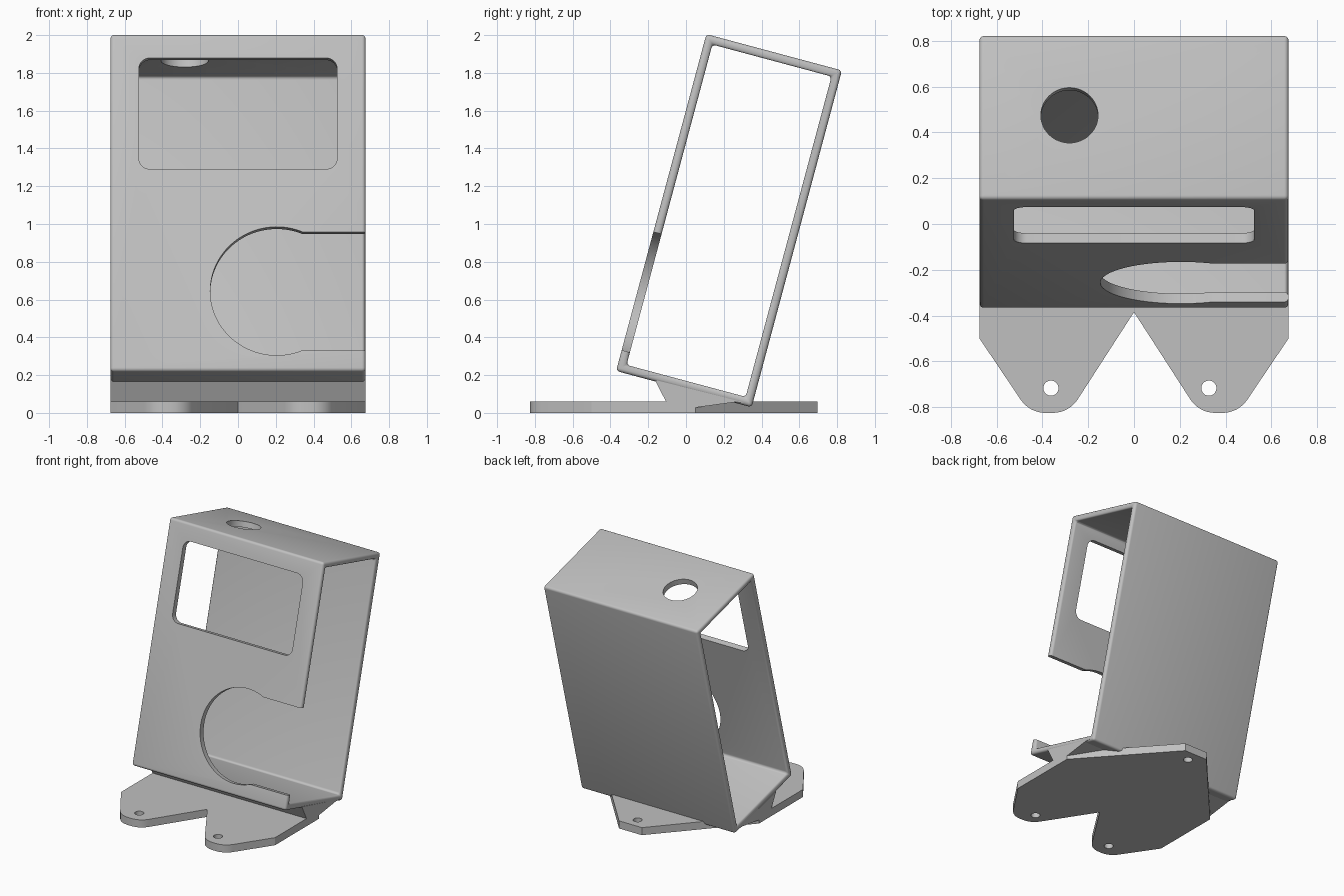
import bpy, bmesh
from math import radians, sin, cos, pi, sqrt
from mathutils import Vector, Matrix

if "Cube" in bpy.data.objects:
    bpy.data.objects.remove(bpy.data.objects["Cube"])

grey = bpy.data.materials.new("light_grey")
grey.use_nodes = True
colour = (0.53, 0.53, 0.53, 1)
grey.diffuse_color = colour
grey.node_tree.nodes["Principled BSDF"].inputs["Base Color"].default_value = colour

DEPTH, HEIGHT, HALF, WALL = 0.743, 1.846, 0.675, 0.045
TILT = Matrix.Translation((0, -0.37, 0.222)) @ Matrix.Rotation(radians(-15), 4, "X")


def rounded(points, radius, steps=8):
    """Round every corner that has a radius (one value or one per corner)."""
    out, n = [], len(points)
    radii = radius if isinstance(radius, list) else [radius] * n
    for i, r in enumerate(radii):
        p = Vector(points[i])
        if not r:
            out.append(p)
            continue
        a = (Vector(points[i - 1]) - p).normalized()
        b = (Vector(points[(i + 1) % n]) - p).normalized()
        half = a.angle(b) / 2
        centre = p + (a + b).normalized() * r / sin(half)
        start = p + a * r / (sin(half) / cos(half)) - centre
        end = p + b * r / (sin(half) / cos(half)) - centre
        turn = start.angle_signed(end)
        for k in range(steps + 1):
            t = -turn * k / steps
            out.append(centre + Vector((start.x * cos(t) - start.y * sin(t),
                                        start.x * sin(t) + start.y * cos(t))))
    return out


def circle(x, y, r, n=48):
    return [(x + r * cos(2 * pi * k / n), y + r * sin(2 * pi * k / n)) for k in range(n)]


def prism(name, outline, axis, low, high, matrix=Matrix()):
    """Extrude a flat outline along one axis."""
    place = {"X": lambda p, h: (h, p[0], p[1]),
             "Y": lambda p, h: (p[0], h, p[1]),
             "Z": lambda p, h: (p[0], p[1], h)}[axis]
    bm = bmesh.new()
    face = bm.faces.new([bm.verts.new(place(p, low)) for p in outline])
    new = bmesh.ops.extrude_face_region(bm, geom=[face])["geom"]
    shift = Vector(place((0, 0), high - low))
    bmesh.ops.translate(bm, vec=shift, verts=[v for v in new if isinstance(v, bmesh.types.BMVert)])
    bmesh.ops.recalc_face_normals(bm, faces=bm.faces)
    mesh = bpy.data.meshes.new(name)
    bm.to_mesh(mesh)
    bm.free()
    mesh.materials.append(grey)
    obj = bpy.data.objects.new(name, mesh)
    bpy.context.collection.objects.link(obj)
    obj.matrix_world = matrix
    return obj


def apply(obj, mod):
    bpy.ops.object.select_all(action="DESELECT")
    bpy.context.view_layer.objects.active = obj
    obj.select_set(True)
    bpy.ops.object.modifier_apply(modifier=mod.name)


def cut(obj, cutter):
    cutter.hide_render = True
    bpy.context.view_layer.update()
    mod = obj.modifiers.new("cut", "BOOLEAN")
    mod.operation, mod.solver, mod.object = "DIFFERENCE", "EXACT", cutter
    apply(obj, mod)
    bpy.data.objects.remove(cutter)


def rectangle(x0, y0, x1, y1):
    return [(x0, y0), (x1, y0), (x1, y1), (x0, y1)]


# Tilted four-sided case, open at both sides, with softened edges
case = prism("tilted_case", rectangle(0, 0, DEPTH, HEIGHT), "X", -HALF, HALF, TILT)
cut(case, prism("hollow", rectangle(WALL, WALL, DEPTH - WALL, HEIGHT - WALL), "X", -1, 1, TILT))
soft = case.modifiers.new("soft", "BEVEL")
soft.width, soft.segments, soft.limit_method = 0.019, 4, "ANGLE"
apply(case, soft)

# Screen window
window = rounded(rectangle(-0.525, 1.106, 0.525, 1.716), 0.06)
cut(case, prism("window", window, "Y", -0.1, 0.2, TILT))

# Round opening with a slot to the side
cx, cz, r, half_slot = 0.205, 0.438, 0.352, 0.324
reach = sqrt(r * r - half_slot * half_slot)
start = Vector((1, 0)).angle(Vector((reach, half_slot)))
keyhole = [(cx + r * cos(a), cz + r * sin(a))
           for a in [start + (2 * pi - 2 * start) * k / 56 for k in range(57)]]
keyhole += [(1, cz - half_slot), (1, cz + half_slot)]
cut(case, prism("keyhole", keyhole, "Y", -0.1, 0.2, TILT))

# Button hole in the roof
cut(case, prism("button_hole", circle(-0.282, 0.38, 0.125), "Z", HEIGHT - 0.2, HEIGHT + 0.1, TILT))

# Foot plate with two front lobes and a tapered back
side = [(0.1, 0.695), (HALF, 0.05), (HALF, -0.5), (0.456, -0.825), (0.284, -0.825)]
corner = [0, 0, 0, 0.13, 0.13]
outline = side + [(0, -0.385)] + [(-x, y) for x, y in reversed(side)]
plate = prism("foot_plate", rounded(outline, corner + [0] + corner[::-1]), "Z", 0, 0.06)
for x, y in [(-0.363, -0.717), (0.327, -0.717), (0, 0.605)]:
    cut(plate, prism("screw_hole", circle(x, y, 0.033, 32), "Z", -0.1, 0.2))

# Wedge joining the case to the plate
wedge = [(-0.165, 0.175), (-0.105, 0.058), (0.05, 0.028), (0.26, 0.057), (0.31, 0.055)]
prism("support_wedge", wedge, "X", -HALF, HALF)

for obj in (case, plate):
    bpy.ops.object.select_all(action="DESELECT")
    bpy.context.view_layer.objects.active = obj
    obj.select_set(True)
    bpy.ops.object.shade_smooth_by_angle(angle=radians(30))
